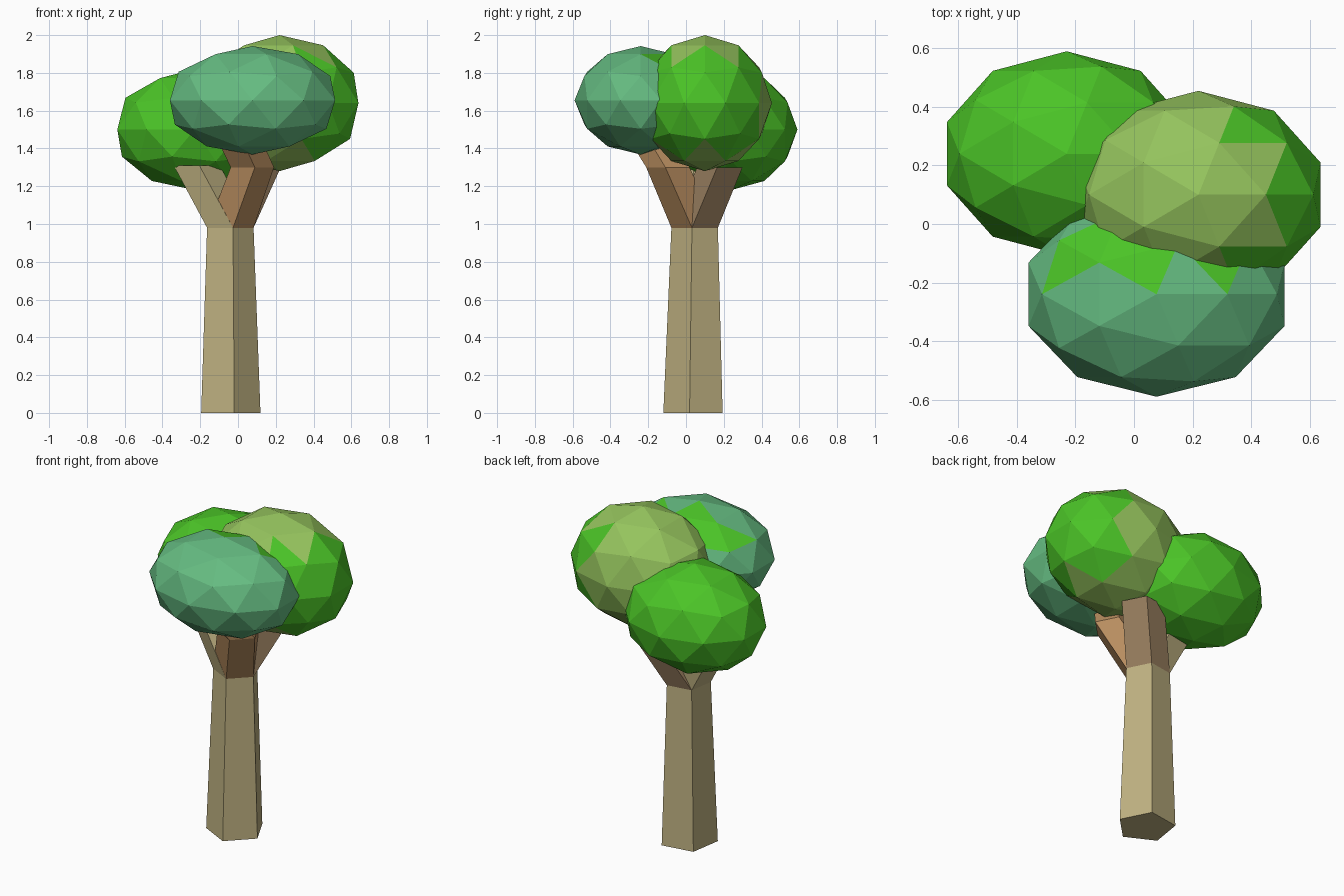
import bpy, bmesh, math
from mathutils import Vector

if "Cube" in bpy.data.objects:
    bpy.data.objects.remove(bpy.data.objects["Cube"])


def material(name, rgb):
    m = bpy.data.materials.new(name)
    m.diffuse_color = (*rgb, 1)
    m.use_nodes = True
    m.node_tree.nodes["Principled BSDF"].inputs["Base Color"].default_value = m.diffuse_color
    return m


TAN = material("tan_bark", (0.52, 0.44, 0.22))
ORANGE = material("orange_bark", (0.50, 0.28, 0.12))
BROWN = material("brown_bark", (0.36, 0.24, 0.13))
GREEN = material("bright_green", (0.07, 0.55, 0.02))
OLIVE = material("light_green", (0.30, 0.55, 0.11))
TEAL = material("teal_green", (0.13, 0.50, 0.22))


def finish(name, bm, mats):
    bmesh.ops.recalc_face_normals(bm, faces=bm.faces)
    me = bpy.data.meshes.new(name)
    bm.to_mesh(me)
    bm.free()
    for m in mats:
        me.materials.append(m)
    ob = bpy.data.objects.new(name, me)
    bpy.context.collection.objects.link(ob)
    return ob


def limb(name, rings, mat, sides=5):
    """Loft level five-sided rings given as (x, y, z, radius)."""
    bm = bmesh.new()
    loops = []
    for x, y, z, r in rings:
        angles = [math.radians(-81) + math.tau * i / sides for i in range(sides)]
        loops.append([bm.verts.new((x + r * math.cos(a), y + r * math.sin(a), z)) for a in angles])
    for lo, hi in zip(loops, loops[1:]):
        for i in range(sides):
            j = (i + 1) % sides
            bm.faces.new((lo[i], lo[j], hi[j], hi[i]))
    bm.faces.new(loops[0][::-1])
    bm.faces.new(loops[-1])
    return finish(name, bm, [mat])


def foliage(name, centre, radii, mats, patch=None):
    """Low-poly leaf ball; faces whose normal passes the patch test get the second colour."""
    bm = bmesh.new()
    bmesh.ops.create_icosphere(bm, subdivisions=2, radius=1)
    for f in bm.faces:
        if patch and patch(f.calc_center_median().normalized()):
            f.material_index = 1
    for v in bm.verts:
        v.co = Vector(c + r * p for c, r, p in zip(centre, radii, v.co))
    return finish(name, bm, mats)


# Tapered trunk and three forking branches
fork = (-0.047, 0.052, 0.98, 0.131)
limb("trunk", [(-0.046, 0.045, 0, 0.167), fork], TAN)
limb("left_branch", [fork, (-0.225, 0.06, 1.31, 0.13)], TAN)
limb("back_right_branch", [fork, (0.10, 0.185, 1.30, 0.128)], BROWN)
limb("front_branch", [fork, (0.07, -0.09, 1.30, 0.122), (0.0, -0.18, 1.45, 0.125)], ORANGE)

# Three leaf balls
foliage("left_foliage", (-0.23, 0.24, 1.50), (0.43, 0.35, 0.32), [GREEN])
foliage("right_foliage", (0.22, 0.10, 1.64), (0.439, 0.355, 0.36), [OLIVE, GREEN],
        lambda n: n.x > 0.35 and abs(n.z) < 0.75)
foliage("front_foliage", (0.077, -0.24, 1.655), (0.46, 0.35, 0.287), [TEAL, GREEN],
        lambda n: n.z > 0.45 and n.y > 0.2)
